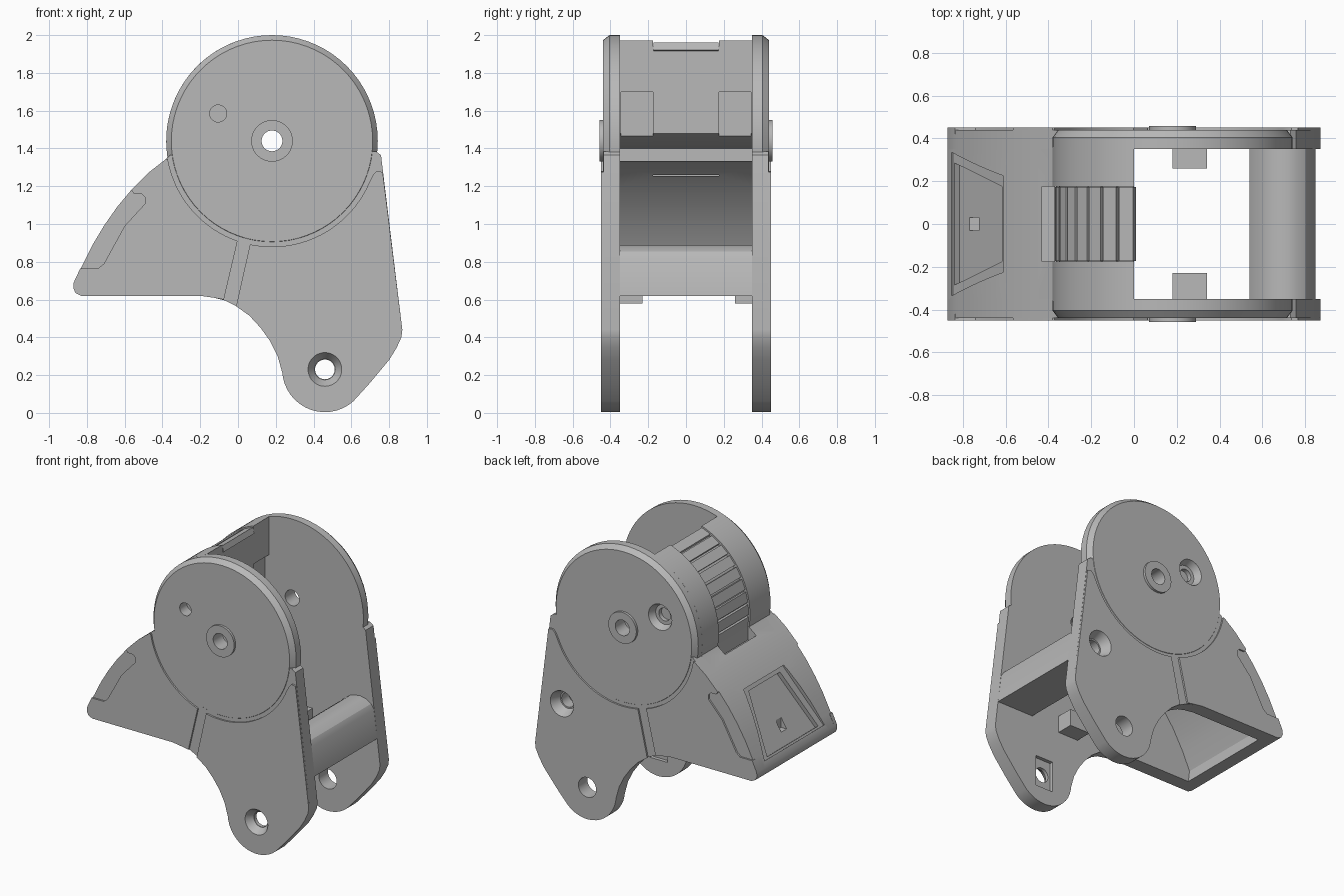
import bpy, bmesh, math
from mathutils import Matrix

if "Cube" in bpy.data.objects:
    bpy.data.objects.remove(bpy.data.objects["Cube"])

grey = bpy.data.materials.new("plain grey")
grey.use_nodes = True
COLOUR = (0.48, 0.48, 0.48, 1)
grey.diffuse_color = COLOUR
grey.node_tree.nodes["Principled BSDF"].inputs["Base Color"].default_value = COLOUR

CX, CZ, R = 0.18, 1.44, 0.56      # main pivot and disc radius
IN, OUT = 0.35, 0.45              # inner and outer faces of the side plates
parts = []


def finish(name, bm, keep=True):
    bmesh.ops.recalc_face_normals(bm, faces=bm.faces)
    mesh = bpy.data.meshes.new(name)
    bm.to_mesh(mesh)
    bm.free()
    mesh.materials.append(grey)
    ob = bpy.data.objects.new(name, mesh)
    bpy.context.collection.objects.link(ob)
    if keep:
        parts.append(ob)
    return ob


def extrude(name, pts, y0, y1, keep=True):
    """Prism from an x-z outline, running from y0 to y1."""
    bm = bmesh.new()
    face = bm.faces.new([bm.verts.new((x, y0, z)) for x, z in pts])
    ext = bmesh.ops.extrude_face_region(bm, geom=[face])
    moved = [v for v in ext["geom"] if isinstance(v, bmesh.types.BMVert)]
    bmesh.ops.translate(bm, verts=moved, vec=(0, y1 - y0, 0))
    return finish(name, bm, keep)


def box(name, x0, x1, y0, y1, z0, z1, keep=True):
    return extrude(name, [(x0, z0), (x1, z0), (x1, z1), (x0, z1)], y0, y1, keep)


def cone(name, x, z, y0, y1, r0, r1, keep=True, seg=48):
    """Cylinder or cone along y, radius r0 at y0 and r1 at y1."""
    bm = bmesh.new()
    turn = Matrix.Translation((x, (y0 + y1) / 2, z)) @ Matrix.Rotation(-math.pi / 2, 4, "X")
    bmesh.ops.create_cone(bm, cap_ends=True, segments=seg, radius1=r0, radius2=r1,
                          depth=y1 - y0, matrix=turn)
    return finish(name, bm, keep)


def cut(targets, cutter):
    for ob in targets:
        mod = ob.modifiers.new("cut", "BOOLEAN")
        mod.operation = "DIFFERENCE"
        mod.solver = "EXACT"
        mod.object = cutter
        bpy.context.view_layer.objects.active = ob
        bpy.ops.object.modifier_apply(modifier=mod.name)
    bpy.data.objects.remove(cutter)


def arc(cx, cz, r, a0, a1, n):
    return [(cx + r * math.cos(math.radians(a0 + (a1 - a0) * i / n)),
             cz + r * math.sin(math.radians(a0 + (a1 - a0) * i / n))) for i in range(n + 1)]


# Shared outline pieces
jaw_curve = [(-0.38, 1.345), (-0.47, 1.275), (-0.565, 1.18), (-0.64, 1.09), (-0.71, 0.99),
             (-0.77, 0.89), (-0.83, 0.77), (-0.87, 0.69)]
jaw_tip = [(-0.872, 0.66), (-0.86, 0.635), (-0.83, 0.62)]
belly = [(-0.2, 0.62), (-0.13, 0.61), (-0.07, 0.595)]
throat = [(-0.01, 0.565), (0.06, 0.515), (0.12, 0.45), (0.17, 0.38), (0.21, 0.3), (0.235, 0.21)]
foot = arc(0.46, 0.23, 0.226, 190, 312, 14)
heel = [(0.7, 0.16), (0.8, 0.28), (0.84, 0.345), (0.865, 0.4), (0.87, 0.44)]

# Side plates: chamfered disc, lower body, raised panels and hub ring
sides = {}
for s, tag in ((-1, "front"), (1, "back")):
    def slab(name, pts, a, b):
        return extrude(tag + name, pts, *sorted((s * a, s * b)))

    def ring(name, a, b, ra, rb, seg=72):
        if s > 0:
            return cone(tag + name, CX, CZ, a, b, ra, rb, seg=seg)
        return cone(tag + name, CX, CZ, -b, -a, rb, ra, seg=seg)

    body = slab("_side_body", jaw_curve + jaw_tip + belly + throat + foot + heel
                + [(0.757, 1.365), (0.73, 1.385), (-0.36, 1.365)], IN, 0.438)
    rim = ring("_disc", IN, 0.405, R, R)
    face = ring("_disc_chamfer", 0.405, 0.44, R, 0.533)
    jaw = slab("_jaw_panel", arc(CX, CZ, R, 190, 251, 16) + [(-0.075, 0.6)]
               + belly[:2][::-1] + jaw_tip[::-1]
               + [(-0.87, 0.69), (-0.835, 0.765), (-0.74, 0.765), (-0.71, 0.79), (-0.6, 0.99),
                  (-0.49, 1.11), (-0.49, 1.14), (-0.51, 1.16), (-0.55, 1.16), (-0.565, 1.18)]
               + jaw_curve[:2][::-1], 0.42, OUT)
    leg = slab("_leg_panel", arc(CX, CZ, R, 258, 337, 20)
               + [(0.715, 1.26), (0.735, 1.28), (0.766, 1.275)] + heel[::-1]
               + foot[::-1] + throat[::-1], 0.42, OUT)
    hub = ring("_hub_ring", 0.42, 0.457, 0.11, 0.11, 40)
    sides[s] = [body, rim, face, jaw, leg, hub]
    # Stop peg inside the plate
    box(tag + "_stop_peg", 0.18, 0.34, *sorted((s * 0.36, s * (0.245 + 0.015 * s))), 0.58, 0.7)

    # Through holes: pivot, small locating hole, foot hole
    lo, hi = sorted((s * 0.2, s * 0.6))
    cut([body, rim, face, hub], cone("cutter", CX, CZ, lo, hi, 0.055, 0.055, False))
    cut([body, rim, face], cone("cutter", -0.105, 1.585, lo, hi, 0.045, 0.045, False))
    foot_r = 0.052 if s < 0 else 0.07
    cut([body, leg], cone("cutter", 0.46, 0.23, lo, hi, foot_r, foot_r, False))

# Countersinks and the nut recess
cut([sides[-1][0], sides[-1][4]], cone("cutter", 0.46, 0.23, -0.46, -0.4, 0.096, 0.055, False))
cut(sides[1][:3], cone("cutter", -0.105, 1.585, 0.39, 0.46, 0.07, 0.1, False))
cut([sides[-1][0]], box("cutter", 0.39, 0.53, -0.375, -0.3, 0.12, 0.34, False))

# Cross bar joining the plates on the open side
bar = extrude("cross_bar", [(0.54, 0.64), (0.56, 0.62), (0.848, 0.62), (0.822, 0.82), (0.8, 0.855),
                            (0.76, 0.88), (0.71, 0.89), (0.64, 0.875), (0.58, 0.83), (0.54, 0.76)],
              -0.36, 0.36)
cut([bar, sides[1][0], sides[1][4]], cone("cutter", 0.66, 0.77, 0.3, 0.42, 0.05, 0.05, False))
cut([bar, sides[1][0], sides[1][4]], cone("cutter", 0.66, 0.77, 0.38, 0.46, 0.06, 0.095, False))

# Rear drum: two outer bands and a lower core for the grip
inner = [(-0.25, 1.33), (-0.25, 1.4), (-0.12, 1.425), (0, 1.48)]
for y0, y1, r, name in ((-0.36, -0.175, R, "front_drum_band"), (0.175, 0.36, R, "back_drum_band"),
                        (-0.175, 0.175, 0.53, "drum_core")):
    start = math.degrees(math.acos(-CX / r))
    band = extrude(name, arc(CX, CZ, r, start, 191, 24) + inner, y0, y1)
    if r == R:
        a, b = sorted((math.copysign(0.14, y0 + y1), math.copysign(0.345, y0 + y1)))
        cut([band], box("cutter", -0.03, 0.1, a, b, 1.3, 1.7, False))

# Grip pads with narrow slots between them
PADS = 9
for i in range(PADS):
    a = 109.5 + i * 9
    extrude("grip_pad_%d" % (i + 1), arc(CX, CZ, 0.552, a, a + 7.4, 1)
            + arc(CX, CZ, 0.51, a + 7.4, a, 1), -0.172, 0.172)

# Hollow jaw shell, open underneath
shell = extrude("jaw_shell", jaw_curve + jaw_tip
                + [(-0.75, 0.62), (-0.76, 0.7), (-0.7, 0.83), (-0.62, 0.97), (-0.53, 1.09),
                   (-0.43, 1.2), (-0.33, 1.29), (-0.25, 1.335), (-0.25, 1.37), (-0.36, 1.37)],
                -0.36, 0.36)
cut([shell], box("cutter", -0.43, -0.365, -0.175, 0.175, 1.255, 1.5, False))


def trapezoid(top, bottom, wide_top, wide_bottom):
    """Wedge that cuts a tapered recess into the jaw."""
    bm = bmesh.new()
    corners = []
    for dx, dz in ((0, 0), (-0.2, 0.15)):
        for (x, z), w in ((top, wide_top), (bottom, wide_bottom)):
            corners += [(x + dx, -w, z + dz), (x + dx, w, z + dz)]
    verts = [bm.verts.new(c) for c in corners]
    bmesh.ops.convex_hull(bm, input=verts)
    return finish("cutter", bm, False)


# Stepped tapered window and its centre slot
cut([shell], trapezoid((-0.602, 1.12), (-0.845, 0.72), 0.225, 0.335))
cut([shell], trapezoid((-0.592, 1.08), (-0.815, 0.715), 0.175, 0.285))
cut([shell], box("cutter", -0.9, -0.725, -0.03, 0.03, 0.79, 0.93, False))

# Smooth the curved walls, keep edges crisp
bpy.ops.object.select_all(action="DESELECT")
for ob in parts:
    ob.select_set(True)
bpy.context.view_layer.objects.active = parts[0]
bpy.ops.object.shade_smooth_by_angle(angle=math.radians(25))
